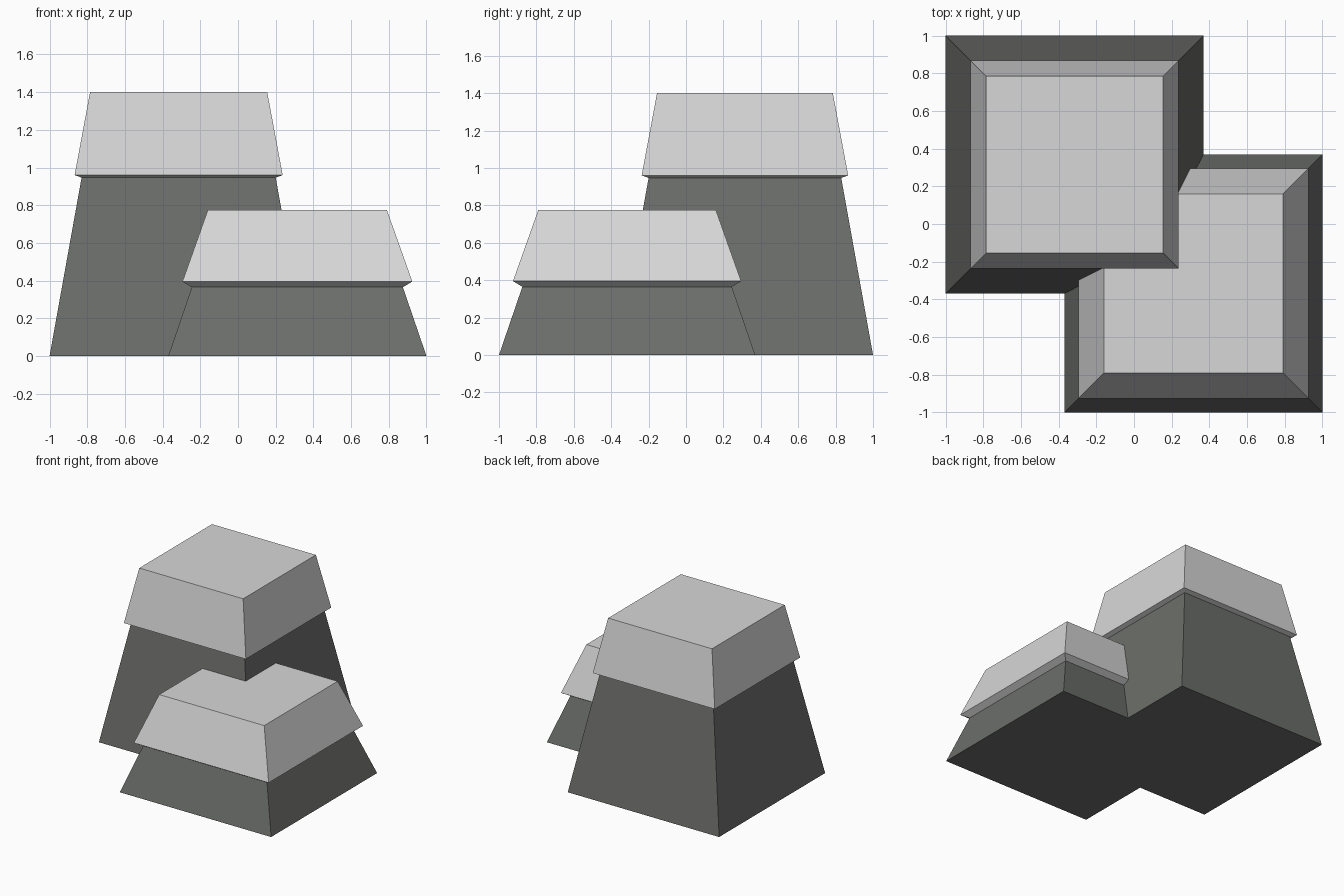
import bpy
import bmesh

if "Cube" in bpy.data.objects:
    bpy.data.objects.remove(bpy.data.objects["Cube"])


def make_material(name, rgb):
    m = bpy.data.materials.new(name)
    m.diffuse_color = (*rgb, 1.0)
    m.use_nodes = True
    m.node_tree.nodes["Principled BSDF"].inputs["Base Color"].default_value = m.diffuse_color
    return m


DARK = make_material("dark grey stone", (0.15, 0.156, 0.145))
LIGHT = make_material("light grey cap", (0.68, 0.68, 0.68))


def tapered_block(name, cx, cy, rings):
    """Stack square rings (half width, z); the first band is dark, the rest is cap."""
    bm = bmesh.new()
    loops = [[bm.verts.new((cx + sx * h, cy + sy * h, z))
              for sx, sy in ((-1, -1), (1, -1), (1, 1), (-1, 1))]
             for h, z in rings]
    bm.faces.new(loops[0][::-1])
    for i, (a, b) in enumerate(zip(loops, loops[1:])):
        for k in range(4):
            n = (k + 1) % 4
            f = bm.faces.new((a[k], a[n], b[n], b[k]))
            f.material_index = min(i, 1)
    bm.faces.new(loops[-1]).material_index = 1
    bmesh.ops.recalc_face_normals(bm, faces=bm.faces)
    mesh = bpy.data.meshes.new(name)
    bm.to_mesh(mesh)
    bm.free()
    mesh.materials.append(DARK)
    mesh.materials.append(LIGHT)
    ob = bpy.data.objects.new(name, mesh)
    bpy.context.collection.objects.link(ob)
    return ob


# Tall block at the back left, low block at the front right
tall = tapered_block("stepped_blocks", -0.315, 0.315,
                     [(0.685, 0), (0.515, 0.947), (0.552, 0.96), (0.47, 1.40)])
low = tapered_block("low_block", 0.315, -0.315,
                    [(0.685, 0), (0.56, 0.365), (0.61, 0.395), (0.475, 0.775)])

# Merge both into one closed solid
mod = tall.modifiers.new("merge", 'BOOLEAN')
mod.operation = 'UNION'
mod.solver = 'EXACT'
mod.object = low
bpy.context.view_layer.objects.active = tall
tall.select_set(True)
bpy.ops.object.modifier_apply(modifier=mod.name)
bpy.data.objects.remove(low)
